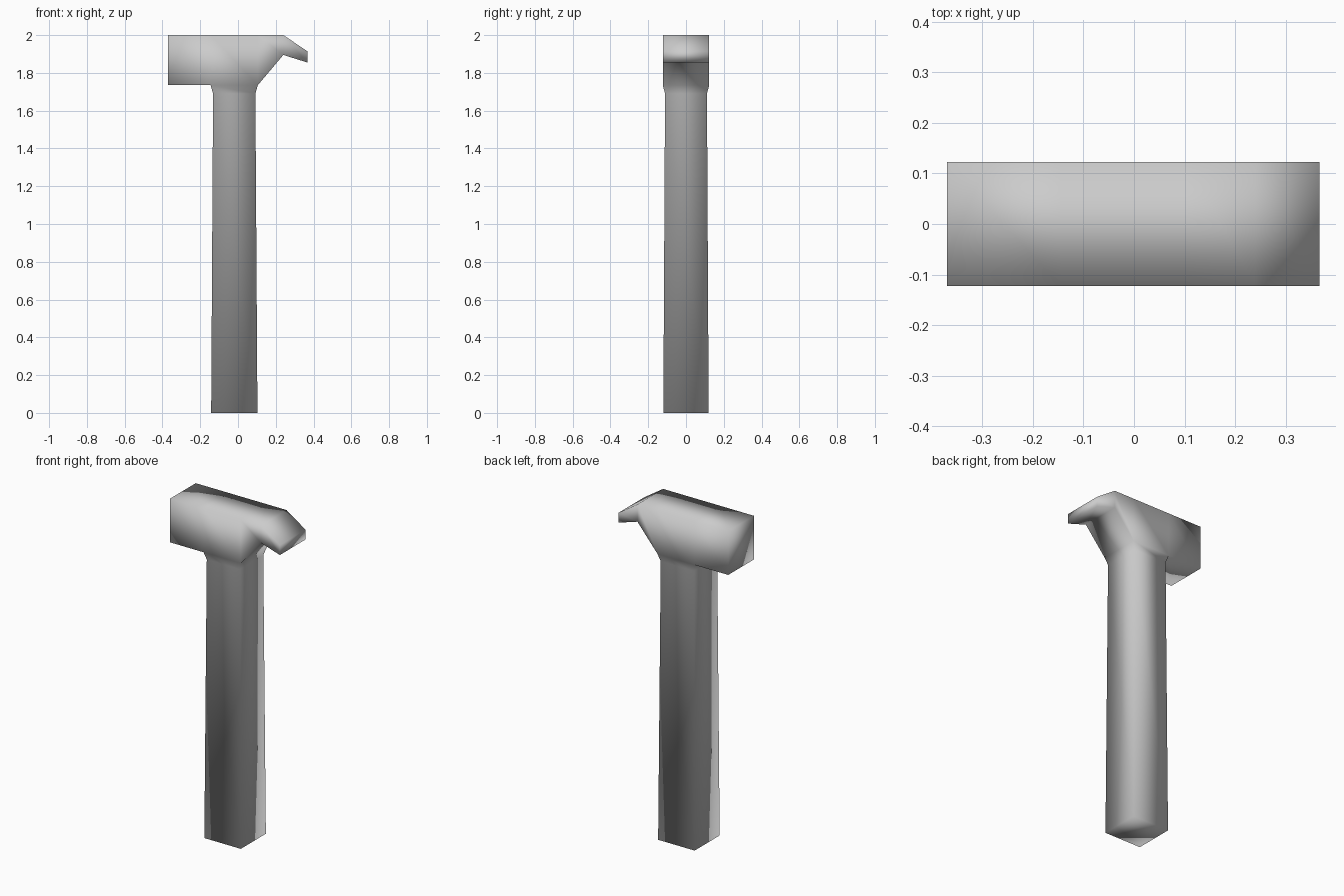
import bpy
import bmesh

cube = bpy.data.objects.get("Cube")
if cube:
    bpy.data.objects.remove(cube, do_unlink=True)

steel = bpy.data.materials.new("light grey")
steel.use_nodes = True
grey = (0.6, 0.6, 0.6, 1)
steel.diffuse_color = grey
steel.node_tree.nodes["Principled BSDF"].inputs["Base Color"].default_value = grey

HALF = 0.123  # half the head's depth
bm = bmesh.new()


def bridge(a, b, close=True):
    """Join two rings of vertices with quads."""
    n = len(a)
    for i in range(n if close else n - 1):
        j = (i + 1) % n
        bm.faces.new((a[i], a[j], b[j], b[i]))


def section(bottom, top):
    """Ring across the head, from its lower and upper profile points."""
    corners = ((bottom, -HALF), (bottom, HALF), (top, HALF), (top, -HALF))
    return [bm.verts.new((p[0], y, p[1])) for p, y in corners]


# Head: striking face, eye block, neck of the claw, claw tip
stations = [
    ((-0.37, 1.735), (-0.37, 2.0)),
    ((-0.145, 1.735), (-0.145, 2.0)),
    ((0.105, 1.735), (0.105, 2.0)),
    ((0.24, 1.895), (0.24, 2.0)),
    ((0.367, 1.855), (0.367, 1.915)),
]
rings = [section(*s) for s in stations]
for a, b in zip(rings, rings[1:]):
    bridge(a, b)
bm.faces.new(rings[0])
bm.faces.new(rings[-1])

# Open the underside of the eye block and grow the handle out of it
collar = [rings[1][0], rings[2][0], rings[2][1], rings[1][1]]
bmesh.ops.delete(bm, geom=[bm.faces.get(collar)], context='FACES_ONLY')
for x0, x1, half, z in ((-0.132, 0.092, 0.111, 1.69), (-0.142, 0.103, 0.12, 0)):
    ring = [bm.verts.new((x, y, z)) for x, y in
            ((x0, -half), (x1, -half), (x1, half), (x0, half))]
    bridge(collar, ring)
    collar = ring
bm.faces.new(collar)

bmesh.ops.recalc_face_normals(bm, faces=bm.faces)
for face in bm.faces:
    face.smooth = True

mesh = bpy.data.meshes.new("hammer")
bm.to_mesh(mesh)
bm.free()
mesh.materials.append(steel)
bpy.context.collection.objects.link(bpy.data.objects.new("hammer", mesh))
